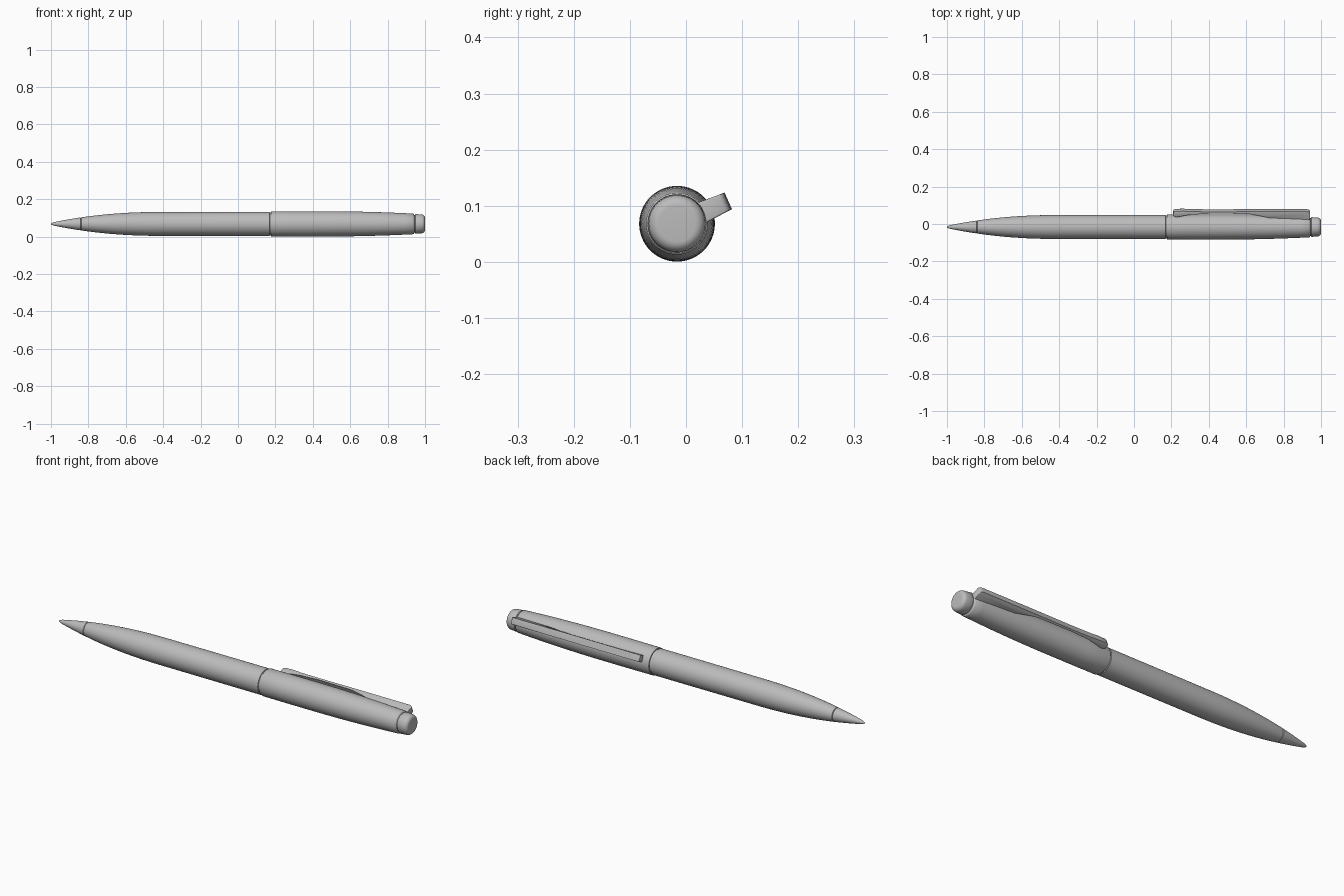
import bpy, bmesh, math
from mathutils import Matrix, Vector

if "Cube" in bpy.data.objects:
    bpy.data.objects.remove(bpy.data.objects["Cube"])

AXIS = Vector((0, -0.016, 0.068))   # centre line of the pen
CLIP_ANGLE = math.radians(24)

grey = bpy.data.materials.new("satin grey")
grey.use_nodes = True
grey.diffuse_color = (0.5, 0.5, 0.5, 1)
grey.node_tree.nodes["Principled BSDF"].inputs["Base Color"].default_value = (0.5, 0.5, 0.5, 1)


def finish(name, bm, angle):
    bmesh.ops.recalc_face_normals(bm, faces=bm.faces)
    mesh = bpy.data.meshes.new(name)
    bm.to_mesh(mesh)
    bm.free()
    mesh.materials.append(grey)
    obj = bpy.data.objects.new(name, mesh)
    bpy.context.collection.objects.link(obj)
    bpy.ops.object.select_all(action='DESELECT')
    obj.select_set(True)
    bpy.context.view_layer.objects.active = obj
    bpy.ops.object.shade_smooth_by_angle(angle=math.radians(angle))
    return obj


def lathe(name, profile, sides=64):
    """Revolve (x, radius) points around the pen axis and cap both ends."""
    bm = bmesh.new()
    rings = []
    for x, r in profile:
        rings.append([bm.verts.new(AXIS + Vector((x, r * math.cos(a), r * math.sin(a))))
                      for a in (math.tau * i / sides for i in range(sides))])
    for a, b in zip(rings, rings[1:]):
        for i in range(sides):
            j = (i + 1) % sides
            bm.faces.new((a[i], a[j], b[j], b[i]))
    bm.faces.new(rings[0])
    bm.faces.new(rings[-1])
    return finish(name, bm, 35)


def taper(x):
    """Curved radius from the writing point up to the straight barrel."""
    t = max(0, (-0.4 - x) / 0.6)
    return 0.006 + 0.058 * (1 - t ** 2.2)


def span(a, b, n):
    return [a + (b - a) * i / n for i in range(n + 1)]


# Writing tip with a small rounded point
lathe("tip", [(-1, 0.002), (-0.995, 0.005)]
      + [(x, taper(x)) for x in span(-0.985, -0.842, 8)] + [(-0.84, taper(-0.84) - 0.003)])

# Lower barrel
lathe("barrel", [(-0.84, taper(-0.84) - 0.003)]
      + [(x, taper(x)) for x in span(-0.838, -0.4, 18)]
      + [(0.0, 0.0645), (0.168, 0.0645), (0.17, 0.061), (0.178, 0.061)])

# Upper barrel, slightly wider, narrowing to the back
lathe("upper_barrel", [(0.176, 0.061), (0.176, 0.066), (0.18, 0.067)]
      + [(x, 0.0675 - 0.0125 * max(0, (x - 0.45) / 0.49) ** 2) for x in span(0.3, 0.937, 14)]
      + [(0.94, 0.053), (0.943, 0.047)])

# Push button with a rounded end
lathe("button", [(0.94, 0.047), (0.946, 0.047), (0.948, 0.051), (0.951, 0.0525)]
      + [(0.98 + 0.02 * math.sin(a), 0.032 + 0.0185 * math.cos(a))
         for a in span(0, math.pi / 2, 8)])

# Pocket clip: side profile of (x, distance from axis), given width and turned
side = [(0.942, 0.048), (0.942, 0.088), (0.936, 0.095), (0.922, 0.098), (0.65, 0.097),
        (0.42, 0.096), (0.31, 0.097), (0.26, 0.1), (0.222, 0.1), (0.212, 0.095),
        (0.209, 0.085), (0.212, 0.07), (0.222, 0.065), (0.245, 0.066), (0.275, 0.075),
        (0.31, 0.083), (0.42, 0.086), (0.61, 0.084), (0.66, 0.075), (0.70, 0.066),
        (0.74, 0.052)]
bm = bmesh.new()
sides = []
for s in (-1, 1):
    sides.append([bm.verts.new((x, d, s * (0.0165 + 0.003 * (x > 0.7 and d < 0.08))))
                  for x, d in side])
for i in range(len(side)):
    j = (i + 1) % len(side)
    bm.faces.new((sides[0][i], sides[0][j], sides[1][j], sides[1][i]))
rims = [bm.faces.new(loop) for loop in sides]
bmesh.ops.bevel(bm, geom=[e for f in rims for e in f.edges], offset=0.003,
                segments=3, profile=0.5, affect='EDGES')
bmesh.ops.transform(bm, verts=bm.verts,
                    matrix=Matrix.Translation(AXIS) @ Matrix.Rotation(CLIP_ANGLE, 4, 'X'))
finish("clip", bm, 40)
